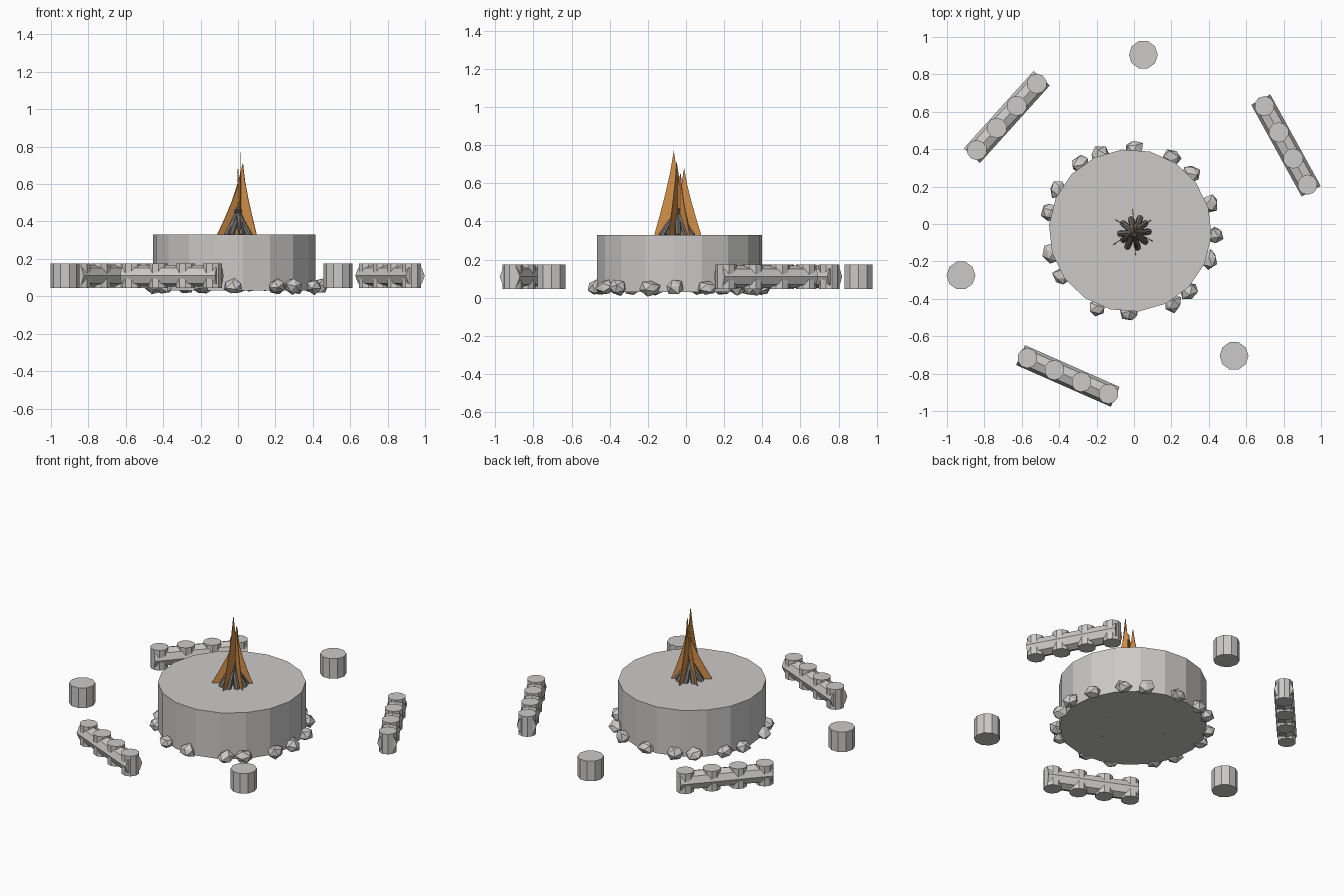
import bpy, bmesh, math, random
from mathutils import Vector, Matrix

if "Cube" in bpy.data.objects:
    bpy.data.objects.remove(bpy.data.objects["Cube"])

random.seed(4)


def material(name, rgb):
    m = bpy.data.materials.new(name)
    m.diffuse_color = (*rgb, 1)
    m.use_nodes = True
    m.node_tree.nodes["Principled BSDF"].inputs["Base Color"].default_value = m.diffuse_color
    return m


GREY = material("pale grey", (0.60, 0.59, 0.58))
CHAR = material("charred grey", (0.16, 0.155, 0.15))
FLAME = material("flame orange", (0.66, 0.28, 0.065))


def add_object(name, bm, mat):
    mesh = bpy.data.meshes.new(name)
    bm.normal_update()
    bm.to_mesh(mesh)
    bm.free()
    mesh.materials.append(mat)
    ob = bpy.data.objects.new(name, mesh)
    bpy.context.collection.objects.link(ob)
    return ob


def rod(bm, a, b, r, sides, r2=None, turn=0.0):
    """Capped cylinder between two points."""
    a, b = Vector(a), Vector(b)
    d = b - a
    mat = (Matrix.Translation((a + b) / 2) @ d.to_track_quat('Z', 'Y').to_matrix().to_4x4()
           @ Matrix.Rotation(turn, 4, 'Z'))
    bmesh.ops.create_cone(bm, cap_ends=True, segments=sides, radius1=r,
                          radius2=r if r2 is None else r2, depth=d.length, matrix=mat)


def stone(bm, x, y, z, size, angle):
    """Rough angular stone, a jittered icosahedron."""
    vs = bmesh.ops.create_icosphere(bm, subdivisions=1, radius=1)['verts']
    spin = Matrix.Rotation(angle, 3, 'Z')
    tumble = Matrix.Rotation(random.uniform(0, 6), 3, (0.5, 0.7, 0.5))
    for v in vs:
        p = tumble @ v.co * random.uniform(0.85, 1.15)
        p = Vector((p.x * size[0], p.y * size[1], p.z * size[2]))
        v.co = spin @ p + Vector((x, y, z))


# round platform
CX, CY = -0.02, -0.035
bm = bmesh.new()
rod(bm, (CX, CY, 0.03), (CX, CY, 0.33), 0.435, 18, turn=math.radians(6))
add_object("platform", bm, GREY)

# ring of stones round the foot of the platform (bearing in degrees)
bm = bmesh.new()
for deg in (87, 112, 127, 150, 167, 196, 214, 247, 269, 300, 314, 340, 357, 19, 43, 60):
    a = math.radians(deg)
    r = random.uniform(0.435, 0.455)
    stone(bm, CX + r * math.cos(a), CY + r * math.sin(a), 0.052,
          (0.046, 0.052, 0.042), a)
add_object("stone_ring", bm, GREY)

# small inner stones that just show under the platform
bm = bmesh.new()
for i in range(11):
    a = math.tau * i / 11
    stone(bm, CX + 0.2 * math.cos(a), CY + 0.2 * math.sin(a), 0.045,
          (0.022, 0.03, 0.018), a)
add_object("inner_stones", bm, GREY)

# single stump seats
for i, (x, y) in enumerate(((0.05, 0.905), (-0.925, -0.275), (0.535, -0.705))):
    bm = bmesh.new()
    rod(bm, (x, y, 0.045), (x, y, 0.175), 0.077, 10, turn=math.radians(18))
    add_object(f"stump_seat_{i + 1}", bm, GREY)

# log benches: a lying log with four upright posts through it
benches = (((-0.84, 0.395), (-0.52, 0.75)),
           ((0.697, 0.63), (0.928, 0.21)),
           ((-0.57, -0.717), (-0.137, -0.908)))
for i, (p, q) in enumerate(benches):
    p, q = Vector((*p, 0)), Vector((*q, 0))
    along = (q - p).normalized() * 0.04
    up = Vector((0, 0, 0.11))
    bm = bmesh.new()
    rod(bm, p - along + up, q + along + up, 0.058, 8)
    add_object(f"bench_log_{i + 1}", bm, GREY)
    bm = bmesh.new()
    for k in range(4):
        c = p.lerp(q, k / 3)
        rod(bm, c + Vector((0, 0, 0.045)), c + Vector((0, 0, 0.175)), 0.054, 10)
    add_object(f"bench_posts_{i + 1}", bm, GREY)

# firewood leaning together
FX, FY = 0.0, -0.045
bm = bmesh.new()
for i in range(10):
    a = math.tau * i / 10 + random.uniform(-0.12, 0.12)
    c, s = math.cos(a), math.sin(a)
    r = random.uniform(0.07, 0.088)
    rod(bm, (FX + r * c, FY + r * s, 0.325),
        (FX - 0.012 * c, FY - 0.012 * s, random.uniform(0.44, 0.475)), 0.017, 7, 0.014)
add_object("firewood", bm, CHAR)


def flame(name, cx, cy, deg, half, tip, height):
    """Thin upright tongue with edges curving in to a point."""
    d = Vector((math.cos(math.radians(deg)), math.sin(math.radians(deg)), 0))
    side = Vector((-d.y, d.x, 0)) * 0.002
    outline = []
    for t in (0, 0.25, 0.5, 0.75):
        outline.append((half * (1 - t) ** 1.25, t))
    pts = [(-w, t) for w, t in outline] + [(0, 1)] + [(w, t) for w, t in reversed(outline)]
    base = Vector((cx, cy, 0.33))
    bm = bmesh.new()
    front, back = ([bm.verts.new(base + d * (w + tip * t) + Vector((0, 0, height * t)) + o)
                    for w, t in pts] for o in (side, -side))
    bm.faces.new(front)
    bm.faces.new(back[::-1])
    n = len(pts)
    for i in range(n):
        j = (i + 1) % n
        bm.faces.new((front[j], front[i], back[i], back[j]))
    bmesh.ops.recalc_face_normals(bm, faces=bm.faces)
    add_object(name, bm, FLAME)


# crossed flame tongues
flame("flame_tall", 0.012, -0.068, 88, 0.098, 0.004, 0.44)
flame("flame_back", 0.0, -0.005, 95, 0.085, -0.005, 0.35)
flame("flame_right", 0.0, -0.035, -30, 0.115, 0.03, 0.38)
flame("flame_left", -0.01, -0.045, 33, 0.12, 0.03, 0.32)
